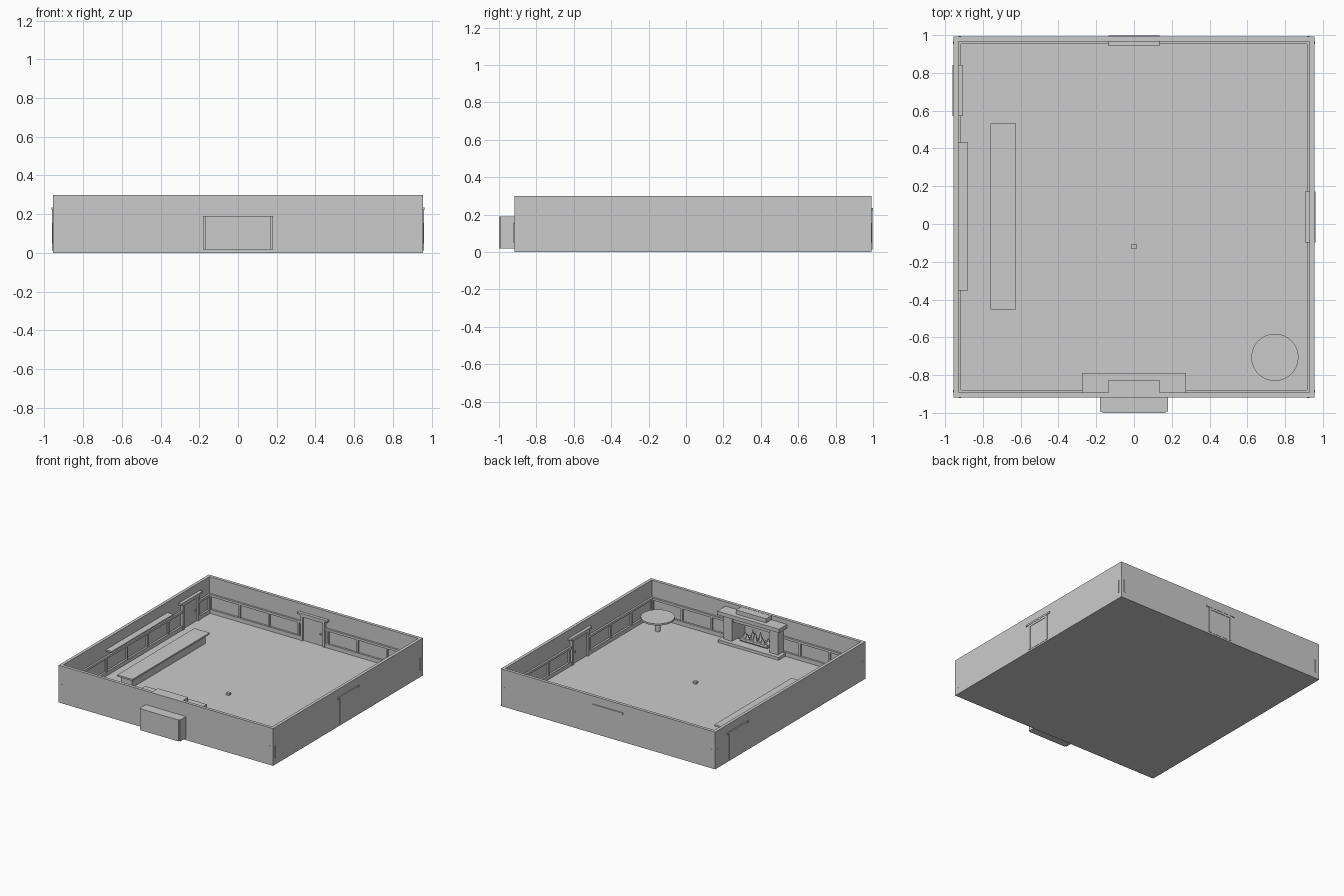
import bpy
import bmesh
import math
from mathutils import Matrix, Vector

cube = bpy.data.objects.get("Cube")
if cube:
    bpy.data.objects.remove(cube, do_unlink=True)

# One plain grey throughout
GREY = (0.6, 0.6, 0.6, 1)
mat = bpy.data.materials.new("plain_grey")
mat.use_nodes = True
mat.diffuse_color = GREY
mat.node_tree.nodes["Principled BSDF"].inputs["Base Color"].default_value = GREY

HALF = 0.955      # half the room's outer side
CY = 0.037        # room centre in y
FLOOR = 0.013
TOP = 0.3
WALL = 0.025
PANEL = 0.04      # depth of wainscot face from outside


def box(bm, x, y, z):
    """Box from three (min, max) ranges."""
    size = [r[1] - r[0] for r in (x, y, z)]
    mid = [(r[0] + r[1]) / 2 for r in (x, y, z)]
    bmesh.ops.create_cube(bm, size=1, matrix=Matrix.Translation(mid) @ Matrix.Diagonal((*size, 1)))


def cone(bm, base, r1, r2, height, sides, rot=None):
    m = Matrix.Translation(Vector(base)) @ (rot or Matrix())
    m = m @ Matrix.Translation((0, 0, height / 2))
    bmesh.ops.create_cone(bm, cap_ends=True, segments=sides, radius1=r1, radius2=r2,
                          depth=height, matrix=m)


def finish(name, bm, smooth=False):
    mesh = bpy.data.meshes.new(name)
    bm.to_mesh(mesh)
    bm.free()
    mesh.materials.append(mat)
    obj = bpy.data.objects.new(name, mesh)
    bpy.context.collection.objects.link(obj)
    if smooth:
        bpy.ops.object.select_all(action="DESELECT")
        obj.select_set(True)
        bpy.context.view_layer.objects.active = obj
        bpy.ops.object.shade_smooth_by_angle()
    return obj


def block(name, *parts):
    """Object made of several boxes."""
    bm = bmesh.new()
    for part in parts:
        box(bm, *part)
    return finish(name, bm)


def on_wall(side, u, d, z):
    """Ranges along a wall (u) and inward from its outer face (d) to x, y, z ranges."""
    along_y = (u[0] + CY, u[1] + CY)
    if side == "front":
        return u, (CY - HALF + d[0], CY - HALF + d[1]), z
    if side == "back":
        return u, (CY + HALF - d[1], CY + HALF - d[0]), z
    if side == "left":
        return (HALF - d[1], HALF - d[0]), along_y, z
    return (d[0] - HALF, d[1] - HALF), along_y, z


# Floor
block("floor", ((-HALF, HALF), (CY - HALF, CY + HALF), (0, FLOOR)))

# Walls, the front one open at the firebox
for side in ("back", "left", "right"):
    block(side + "_wall", on_wall(side, (-HALF, HALF), (0, WALL), (0, TOP)))
block("front_wall",
      on_wall("front", (-HALF, -0.168), (0, WALL), (0, TOP)),
      on_wall("front", (0.168, HALF), (0, WALL), (0, TOP)),
      on_wall("front", (-0.168, 0.168), (0, WALL), (0.18, TOP)),
      on_wall("front", (-0.168, 0.168), (0, WALL), (0, 0.018)))

# Wainscot: baseboard, top rail and stiles, broken at doors and fireplace
END = HALF - WALL
GAPS = {"front": (0, 0.25), "back": (0, 0.108), "left": (0, 0.108), "right": (0.67, 0.108)}
for side, (mid, half) in GAPS.items():
    parts = []
    for run in ((-END, mid - half), (mid + half, END)):
        parts.append(on_wall(side, run, (WALL, PANEL), (FLOOR, 0.045)))
        parts.append(on_wall(side, run, (WALL, PANEL), (0.148, 0.166)))
    for i in range(8):
        u = -0.92 + i * 1.84 / 7
        if abs(u - mid) > half:
            parts.append(on_wall(side, (u - 0.008, u + 0.008), (WALL, PANEL - 0.003), (0.045, 0.148)))
    block(side + "_wainscot", *parts)

    # Corner stile ends showing outside
    block(side + "_stile_ends", *[
        on_wall(side, (s * 0.922 - 0.006, s * 0.922 + 0.006), (-0.003, WALL), (0.05, 0.155))
        for s in (-1, 1)])

# Doors with jambs, header, lintel cap and handle
for side in ("back", "left", "right"):
    c = GAPS[side][0]
    jambs = [on_wall(side, (c + s * 0.098 - 0.01, c + s * 0.098 + 0.01), (-0.005, 0.045), (FLOOR, 0.222))
             for s in (-1, 1)]
    block(side + "_door_frame", *jambs,
          on_wall(side, (c - 0.108, c + 0.108), (-0.005, 0.045), (0.205, 0.222)))
    block(side + "_door_lintel", on_wall(side, (c - 0.135, c + 0.135), (-0.007, 0.05), (0.222, 0.236)))
    block(side + "_door", on_wall(side, (c - 0.09, c + 0.09), (-0.002, 0.032), (FLOOR, 0.206)))
    block(side + "_door_handle", on_wall(side, (c + 0.06, c + 0.072), (0.032, 0.042), (0.1, 0.112)))

# Firebox shell behind the front wall
FACE = CY - HALF
block("firebox",
      ((-0.168, 0.168), (-1, -0.988), (0.018, 0.19)),
      ((-0.18, -0.168), (-0.992, FACE), (0.018, 0.19)),
      ((0.168, 0.18), (-0.992, FACE), (0.018, 0.19)),
      ((-0.168, 0.168), (-0.99, FACE), (0.178, 0.19)),
      ((-0.168, 0.168), (-0.99, FACE), (0.018, 0.03)))

# Fireplace surround
INNER = FACE + WALL
block("hearth", ((-0.27, 0.27), (INNER, -0.792), (FLOOR, 0.036)))
block("fireplace_pillars", *[
    ((s * 0.205 - 0.037, s * 0.205 + 0.037), (INNER, -0.825), (0.036, 0.235)) for s in (-1, 1)])
block("fireplace_header", ((-0.168, 0.168), (INNER, -0.835), (0.19, 0.235)))
block("mantel", ((-0.275, 0.275), (INNER, -0.79), (0.235, 0.265)))
block("chimney_breast", ((-0.135, 0.135), (INNER, -0.827), (0.265, 0.298)))

# Logs and flames
bm = bmesh.new()
for y in (-0.93, -0.9, -0.87):
    cone(bm, (-0.12, y, 0.05), 0.014, 0.014, 0.24, 8, Matrix.Rotation(math.pi / 2, 4, "Y"))
finish("logs", bm, smooth=True)
bm = bmesh.new()
for i in range(7):
    x = (i - 3) * 0.034
    cone(bm, (x, -0.9 + 0.02 * (i % 2), 0.05), 0.025, 0, 0.11 - abs(x) * 0.5 - 0.02 * (i % 2), 5)
finish("flames", bm)

# Serving counter and wall shelf
block("counter_body", ((-0.74, -0.645), (-0.43, 0.51), (FLOOR, 0.083)))
block("counter_top", ((-0.76, -0.624), (-0.452, 0.531), (0.083, 0.096)))
block("wall_shelf", ((-0.93, -0.878), (-0.353, 0.432), (0.203, 0.215)))

# Round table
bm = bmesh.new()
cone(bm, (0.746, -0.706, 0.113), 0.125, 0.125, 0.013, 32)
cone(bm, (0.746, -0.706, FLOOR), 0.02, 0.02, 0.1, 16)
finish("round_table", bm, smooth=True)

# Small block on the floor
block("floor_block", ((-0.013, 0.013), (-0.133, -0.107), (FLOOR, 0.03)))
